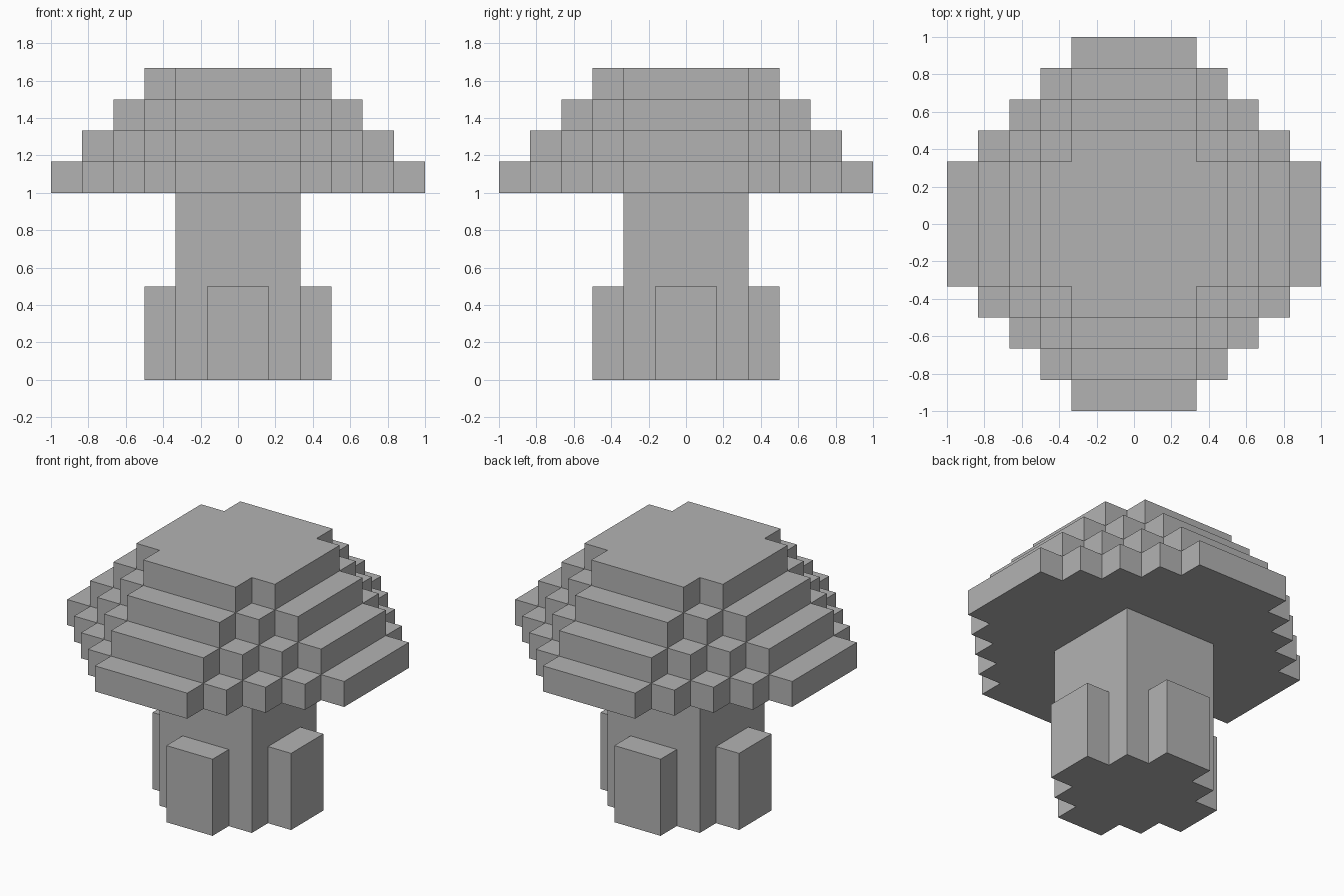
import bpy
import bmesh
import math
from itertools import product
from mathutils import Vector

cube = bpy.data.objects.get("Cube")
if cube:
    bpy.data.objects.remove(cube, do_unlink=True)

UNIT = 1 / 6          # edge length of one block
DIRECTIONS = [Vector(d) for d in
              ((1, 0, 0), (-1, 0, 0), (0, 1, 0), (0, -1, 0), (0, 0, 1), (0, 0, -1))]

grey = bpy.data.materials.new("plain grey")
grey.use_nodes = True
grey.diffuse_color = (0.45, 0.45, 0.45, 1)
grey.node_tree.nodes["Principled BSDF"].inputs["Base Color"].default_value = grey.diffuse_color


def block(x, y, z):
    """Set of unit cells filling a box given as three (start, end) pairs."""
    return set(product(range(*x), range(*y), range(*z)))


def ring(i):
    """Distance of a cell from the centre line, same on both sides."""
    return max(i, -1 - i)


def build(name, cells, solid):
    """Skin the cells with outer faces only and merge flat areas."""
    bm = bmesh.new()
    for cell in sorted(cells):
        centre = Vector(cell) + Vector((0.5, 0.5, 0.5))
        for d in DIRECTIONS:
            if tuple(int(c) for c in Vector(cell) + d) in solid:
                continue
            u = Vector((d.y, d.z, d.x))
            v = d.cross(u)
            corners = [centre + (d + u * a + v * b) / 2
                       for a, b in ((-1, -1), (1, -1), (1, 1), (-1, 1))]
            bm.faces.new([bm.verts.new(c * UNIT) for c in corners])
    bmesh.ops.remove_doubles(bm, verts=bm.verts, dist=UNIT / 100)
    bmesh.ops.dissolve_limit(bm, angle_limit=math.radians(1),
                             verts=bm.verts, edges=bm.edges)
    mesh = bpy.data.meshes.new(name)
    bm.to_mesh(mesh)
    bm.free()
    mesh.materials.append(grey)
    bpy.context.collection.objects.link(bpy.data.objects.new(name, mesh))


# Cap: four stepped layers, each one block smaller than the one below
cap = {(x, y, 6 + k) for x, y, k in product(range(-6, 6), range(-6, 6), range(4))
       if max(ring(x), 1) + max(ring(y), 1) <= 6 - k}

# Stem with one root slab on each side
parts = {
    "cap": cap,
    "stem": block((-2, 2), (-2, 2), (0, 6)),
    "front_root": block((-1, 1), (-3, -2), (0, 3)),
    "back_root": block((-1, 1), (2, 3), (0, 3)),
    "left_root": block((2, 3), (-1, 1), (0, 3)),
    "right_root": block((-3, -2), (-1, 1), (0, 3)),
}
solid = set().union(*parts.values())
for name, cells in parts.items():
    build(name, cells, solid)
